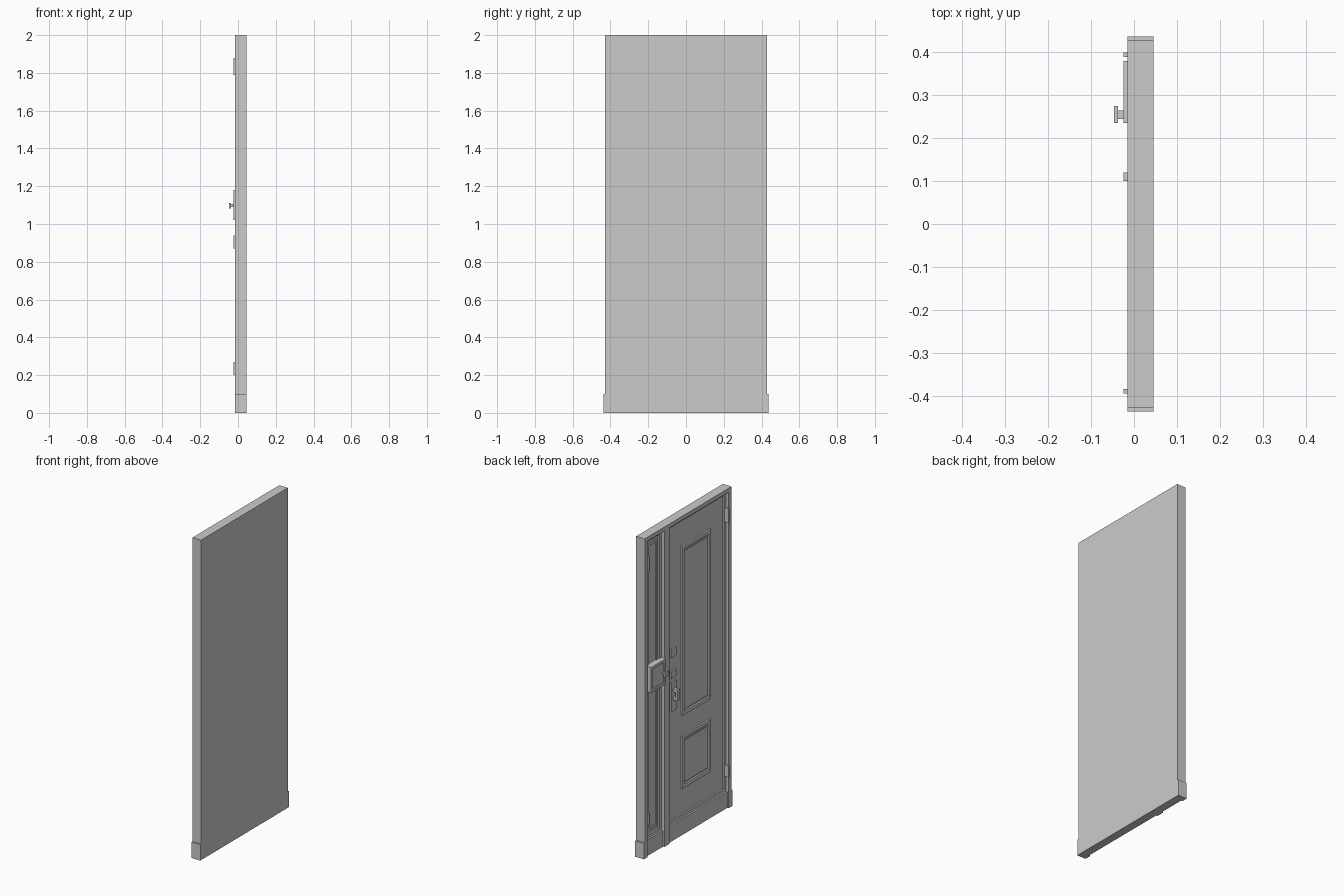
import bpy
import bmesh
from mathutils import Vector

cube = bpy.data.objects.get("Cube")
if cube:
    bpy.data.objects.remove(cube)

grey = bpy.data.materials.new("plain_grey")
grey.use_nodes = True
colour = (0.6, 0.6, 0.6, 1)
grey.diffuse_color = colour
grey.node_tree.nodes["Principled BSDF"].inputs["Base Color"].default_value = colour

FRONT, BACK, FACE = -0.015, 0.045, 0.015   # depths along x


def finish(name, bm):
    mesh = bpy.data.meshes.new(name)
    bmesh.ops.recalc_face_normals(bm, faces=bm.faces)
    bm.to_mesh(mesh)
    bm.free()
    mesh.materials.append(grey)
    obj = bpy.data.objects.new(name, mesh)
    bpy.context.collection.objects.link(obj)
    return obj


def add_box(bm, x, y, z):
    verts = bmesh.ops.create_cube(bm, size=1)["verts"]
    for v in verts:
        v.co = Vector([(a + b) / 2 + c * (b - a) for c, (a, b) in zip(v.co, (x, y, z))])
    return verts


def box(name, x, y, z):
    bm = bmesh.new()
    add_box(bm, x, y, z)
    return finish(name, bm)


def inset_panel(name, x, y, z, rim, depth):
    """Box whose outer (-x) face is inset, then pushed in or out."""
    bm = bmesh.new()
    add_box(bm, x, y, z)
    bm.normal_update()
    face = min(bm.faces, key=lambda f: f.calc_center_median().x)
    bmesh.ops.inset_region(bm, faces=[face], thickness=rim)
    inner = bmesh.ops.extrude_face_region(bm, geom=[face])["geom"]
    for v in (g for g in inner if isinstance(g, bmesh.types.BMVert)):
        v.co.x += depth
    bm.faces.remove(face)
    return finish(name, bm)


def border(name, x, y, z, rim):
    """Rectangular moulding made of four bars."""
    bm = bmesh.new()
    for a, b in ((y[0], y[0] + rim), (y[1] - rim, y[1])):
        add_box(bm, x, (a, b), z)
    for a, b in ((z[0], z[0] + rim), (z[1] - rim, z[1])):
        add_box(bm, x, (y[0] + rim, y[1] - rim), (a, b))
    return finish(name, bm)


# Outer frame with wider feet
for side, label in ((1, "back"), (-1, "front")):
    box(label + "_jamb", (FRONT, BACK), sorted((side * 0.40, side * 0.428)), (0, 2))
    box(label + "_foot", (FRONT, BACK), sorted((side * 0.40, side * 0.437)), (0, 0.1))
box("header", (FRONT, BACK), (-0.40, 0.40), (1.975, 2))
box("mullion", (FRONT, BACK), (0.185, 0.235), (0, 1.975))

# Wide and narrow leaves, each with a stop and a kick plate
for label, y in (("wide", (-0.40, 0.185)), ("narrow", (0.235, 0.40))):
    box(label + "_leaf", (FACE, BACK), y, (0, 1.975))
    border(label + "_stop", (0.005, FACE), y, (0.1, 1.975), 0.02)
    box(label + "_kick_plate", (-0.006, FACE), y, (0, 0.1))

# Raised mouldings and panels
for label, z in (("upper", (0.735, 1.795)), ("lower", (0.28, 0.61))):
    y = (-0.255, 0.03)
    border(label + "_moulding", (0.004, FACE), y, z, 0.022)
    inset_panel(label + "_panel", (0.01, FACE), (y[0] + 0.03, y[1] - 0.03),
                (z[0] + 0.03, z[1] - 0.03), 0.01, -0.003)
border("narrow_moulding", (0.008, FACE), (0.265, 0.37), (0.14, 1.935), 0.014)

# Hinges
for label, y in (("wide", (-0.395, -0.385)), ("narrow", (0.39, 0.40))):
    for place, z in (("upper", (1.79, 1.88)), ("lower", (0.2, 0.27))):
        box(f"{label}_{place}_hinge", (-0.025, FACE), y, z)

# Lock box with turn knob
inset_panel("lock_box", (-0.025, FACE), (0.235, 0.38), (1.02, 1.18), 0.025, 0.005)
box("knob_stem", (-0.037, -0.018), (0.245, 0.265), (1.09, 1.105))
box("knob_grip", (-0.047, -0.037), (0.235, 0.275), (1.083, 1.112))

# Lock plates and pull handle
box("upper_lock_plate", (0.005, FACE), (0.085, 0.135), (1.14, 1.19))
box("lower_lock_plate", (0.005, FACE), (0.085, 0.135), (1.01, 1.05))
box("handle_plate", (0.005, FACE), (0.085, 0.135), (0.8, 0.98))
box("handle_grip", (-0.025, -0.012), (0.1, 0.12), (0.87, 0.94))
for label, z in (("upper", (0.92, 0.94)), ("lower", (0.87, 0.89))):
    box(label + "_handle_post", (-0.012, 0.005), (0.1, 0.12), z)
